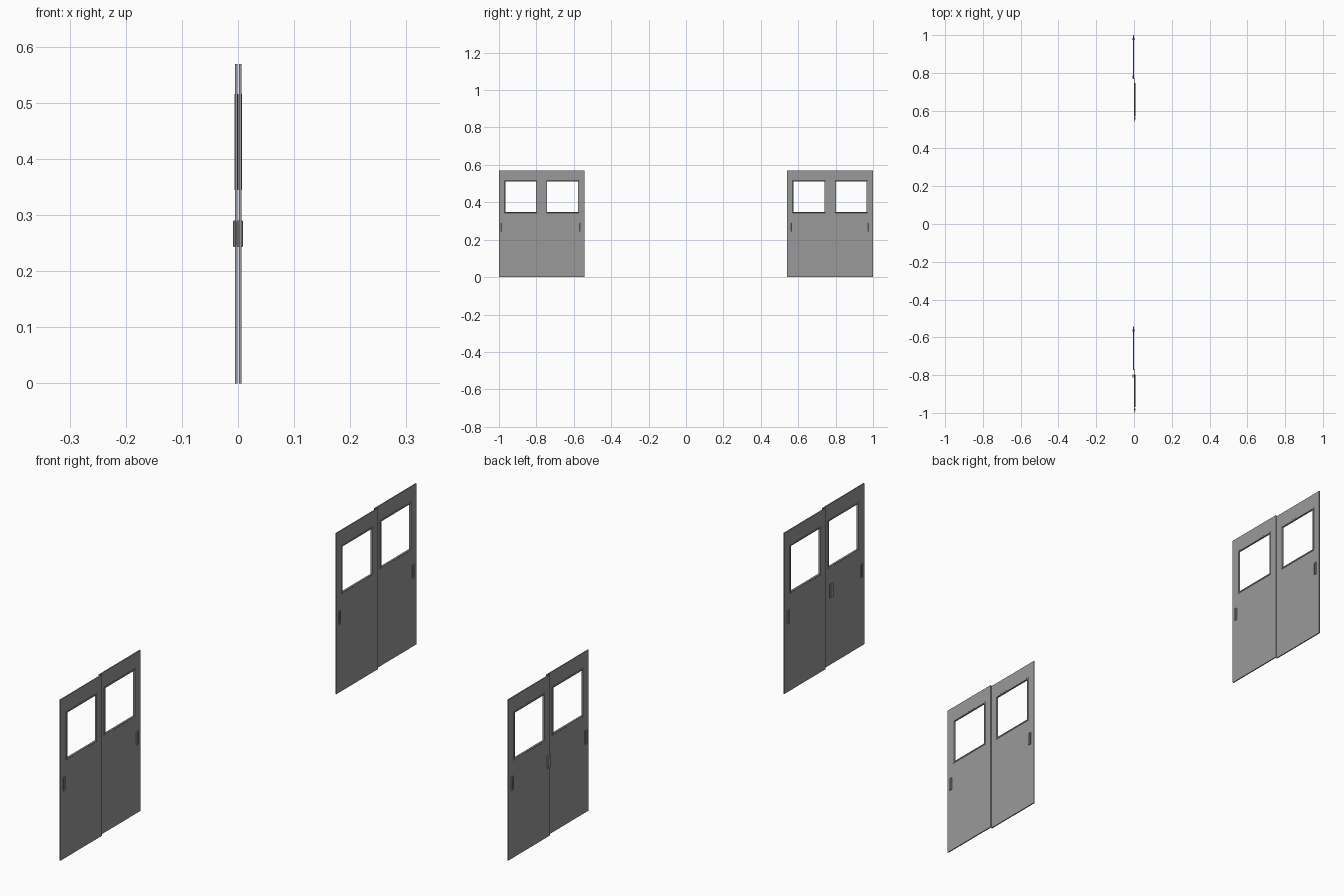
import bpy, bmesh

if "Cube" in bpy.data.objects:
    bpy.data.objects.remove(bpy.data.objects["Cube"])

Z_TOP = 0.569
WIN_Z = (0.344, 0.516)
GRIP_Z = (0.243, 0.290)

# dark grey paint shared by all parts
paint = bpy.data.materials.new("dark_grey")
paint.diffuse_color = (0.32, 0.32, 0.32, 1)
paint.use_nodes = True
paint.node_tree.nodes["Principled BSDF"].inputs["Base Color"].default_value = paint.diffuse_color


def finish(bm, name):
    bmesh.ops.recalc_face_normals(bm, faces=bm.faces)
    mesh = bpy.data.meshes.new(name)
    bm.to_mesh(mesh)
    bm.free()
    mesh.materials.append(paint)
    obj = bpy.data.objects.new(name, mesh)
    bpy.context.collection.objects.link(obj)
    return obj


def rect(y, z, inset=0.0):
    """Corner loop of a rectangle in the YZ plane."""
    (a, b), (c, d) = y, z
    return [(a + inset, c + inset), (b - inset, c + inset),
            (b - inset, d - inset), (a + inset, d - inset)]


def ring(name, loops, closed=True, caps=False):
    """Skin a series of (x, corners) loops into a frame or a solid."""
    bm = bmesh.new()
    rows = [[bm.verts.new((x, y, z)) for y, z in pts] for x, pts in loops]
    pairs = list(zip(rows, rows[1:]))
    if closed:
        pairs.append((rows[-1], rows[0]))
    for r, s in pairs:
        for i in range(4):
            j = (i + 1) % 4
            bm.faces.new((r[i], r[j], s[j], s[i]))
    if caps:
        bm.faces.new(rows[0])
        bm.faces.new(rows[-1])
    return finish(bm, name)


def frame(name, x, half, y, z, width, chamfer):
    """Rectangular frame with chamfered rims on both faces."""
    loops = [(x - half + chamfer, rect(y, z)),
             (x - half, rect(y, z, chamfer)),
             (x - half, rect(y, z, width)),
             (x + half, rect(y, z, width)),
             (x + half, rect(y, z, chamfer)),
             (x + half - chamfer, rect(y, z))]
    return ring(name, loops)


def block(name, x, y, z, chamfer=0.0015):
    loops = [(x[0], rect(y, z, chamfer)), (x[0] + chamfer, rect(y, z)),
             (x[1] - chamfer, rect(y, z)), (x[1], rect(y, z, chamfer))]
    return ring(name, loops, closed=False, caps=True)


def door(name, x, y, win, grip_y):
    # leaf with a window opening
    t = 0.002
    outer = rect(y, (0, Z_TOP))
    hole = rect(win, WIN_Z, 0.002)
    ring(name + "_leaf", [(x - t, outer), (x - t, hole), (x + t, hole), (x + t, outer)])
    # trim around the window
    frame(name + "_window_trim", x, 0.0034, win, WIN_Z, 0.005, 0.001)
    # recessed pull, seen from both sides
    gy = (grip_y - 0.0055, grip_y + 0.0055)
    frame(name + "_pull_rim", x, 0.005, gy, GRIP_Z, 0.003, 0.001)


# Two pairs of sliding doors: name, x, y range, window y range, pull position
doors = [
    ("near_outer_door", 0.004, (-1.0, -0.768), (-0.970, -0.796), -0.983),
    ("near_inner_door", -0.003, (-0.774, -0.543), (-0.747, -0.572), -0.563),
    ("far_inner_door", 0.004, (0.541, 0.774), (0.570, 0.746), 0.558),
    ("far_outer_door", -0.003, (0.768, 1.0), (0.796, 0.971), 0.979),
]
for d in doors:
    door(*d)

# Extra flat handles on the back side
block("near_back_handle", (-0.009, -0.003), (-0.813, -0.796), GRIP_Z)
block("far_back_handle", (-0.009, -0.004), (0.769, 0.786), GRIP_Z)
